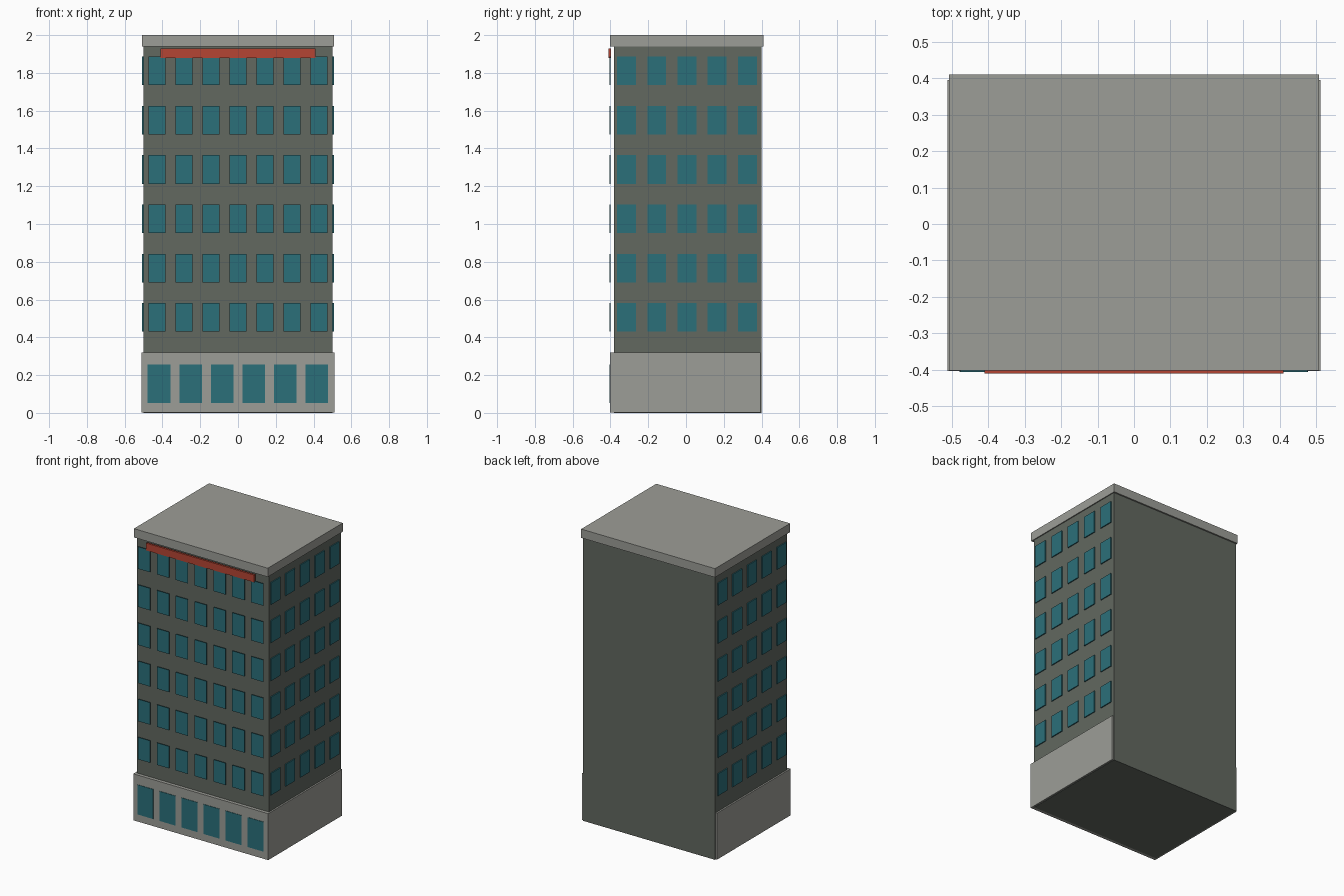
import bpy
import bmesh

if "Cube" in bpy.data.objects:
    bpy.data.objects.remove(bpy.data.objects["Cube"])


def material(name, rgb):
    m = bpy.data.materials.new(name)
    m.diffuse_color = (*rgb, 1.0)
    m.use_nodes = True
    m.node_tree.nodes["Principled BSDF"].inputs["Base Color"].default_value = m.diffuse_color
    return m


WALL = material("dark_grey_wall", (0.122, 0.138, 0.117))
STONE = material("light_grey_stone", (0.335, 0.34, 0.31))
GLASS = material("teal_glass", (0.024, 0.16, 0.195))
RED = material("red_sign", (0.46, 0.06, 0.033))


def boxes(name, mat, ranges):
    """One object made of axis-aligned boxes: (x0, x1, y0, y1, z0, z1)."""
    bm = bmesh.new()
    for x0, x1, y0, y1, z0, z1 in ranges:
        for v in bmesh.ops.create_cube(bm, size=1)["verts"]:
            v.co.x = x1 if v.co.x > 0 else x0
            v.co.y = y1 if v.co.y > 0 else y0
            v.co.z = z1 if v.co.z > 0 else z0
    me = bpy.data.meshes.new(name)
    bm.to_mesh(me)
    bm.free()
    me.materials.append(mat)
    ob = bpy.data.objects.new(name, me)
    bpy.context.collection.objects.link(ob)
    return ob


# Main masses
boxes("tower", WALL, [(-0.5, 0.5, -0.38, 0.4, 0, 1.997)])
boxes("ground_floor", STONE, [(-0.511, 0.511, -0.403, 0.394, 0.002, 0.32)])
boxes("roof_cornice", STONE, [(-0.507, 0.507, -0.402, 0.41, 1.94, 2.0)])

# Red sign band under the cornice
boxes("sign_band", RED, [(-0.41, 0.41, -0.41, -0.396, 1.88, 1.93)])

# Upper windows: six floors on the front and both sides
floors = [0.43 + 0.261 * i for i in range(6)]
H = 0.151
front = [(-0.475 + 0.143 * i, -0.383 + 0.143 * i, -0.405, -0.4, z, z + H)
         for z in floors for i in range(7)]
boxes("front_windows", GLASS, front)
for side, (x0, x1) in (("right", (0.499, 0.507)), ("left", (-0.507, -0.499))):
    boxes(side + "_windows", GLASS,
          [(x0, x1, -0.365 + 0.16 * i, -0.265 + 0.16 * i, z, z + H)
           for z in floors for i in range(5)])

# Shop windows along the ground floor
boxes("shop_windows", GLASS,
      [(-0.478 + 0.167 * i, -0.358 + 0.167 * i, -0.406, -0.4, 0.052, 0.255)
       for i in range(6)])
